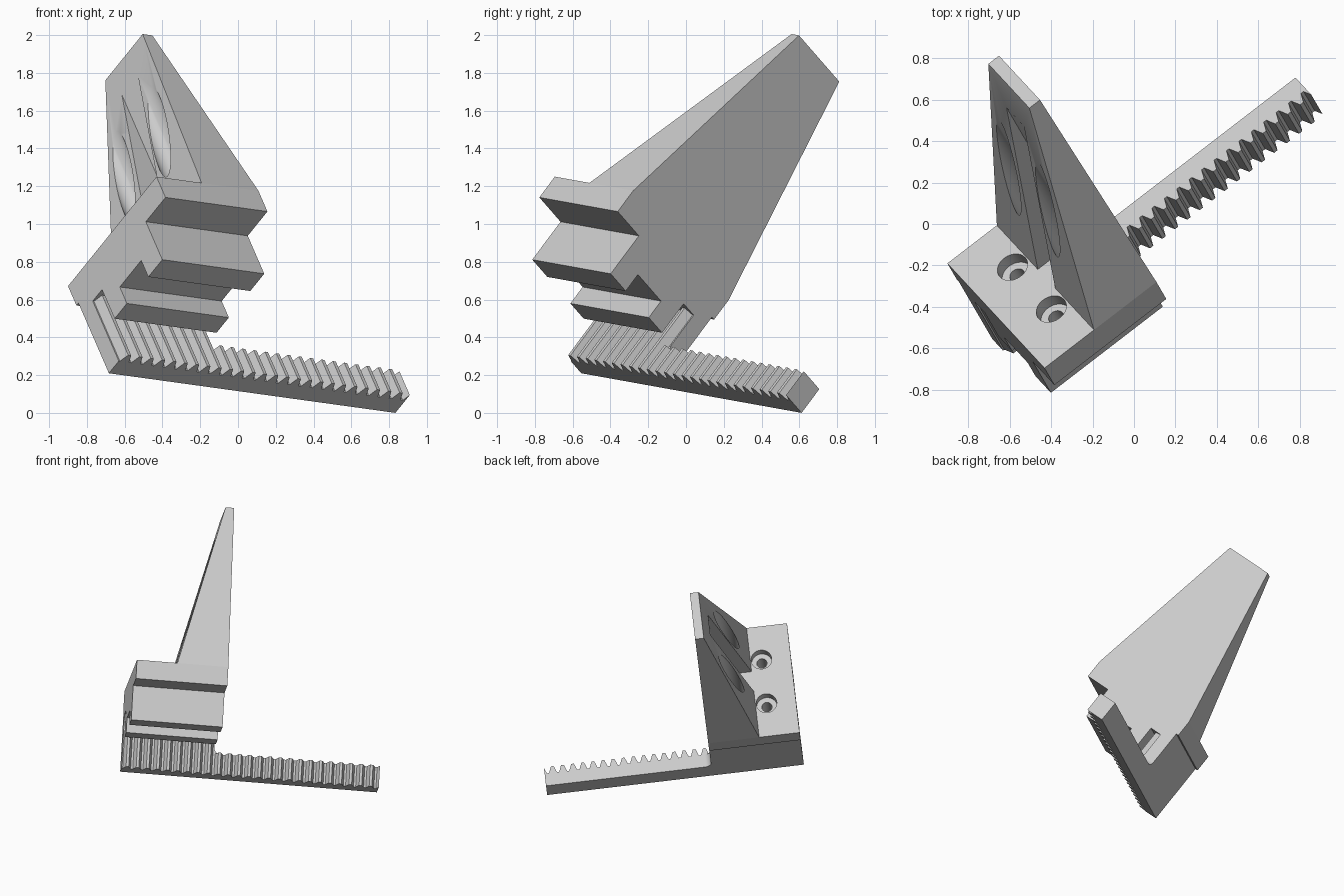
import bpy, bmesh, math
from mathutils import Matrix, Vector

old = bpy.data.objects.get("Cube")
if old:
    bpy.data.objects.remove(old, do_unlink=True)

# Tilted frame: u runs along the rack, v up the plate, w out of the plate
U = Vector((0.788, 0.606, -0.109)).normalized()
V = Vector((0.520, -0.561, 0.644))
V = (V - U * V.dot(U)).normalized()
W = V.cross(U)
FRAME = Matrix((U, W, V)).transposed().to_4x4()
FRAME.translation = (-0.90, -0.19, 0.671)

grey = bpy.data.materials.new("plain grey")
grey.use_nodes = True
grey.diffuse_color = (0.6, 0.6, 0.6, 1)
grey.node_tree.nodes["Principled BSDF"].inputs["Base Color"].default_value = (0.6, 0.6, 0.6, 1)


def loft(name, loop0, loop1):
    """Solid between two matching loops of (u, v, w) points."""
    bm = bmesh.new()
    a, b = [[bm.verts.new((u, w, v)) for u, v, w in lp] for lp in (loop0, loop1)]
    bm.faces.new(a)
    bm.faces.new(b)
    for i in range(len(a)):
        j = (i + 1) % len(a)
        bm.faces.new((a[i], a[j], b[j], b[i]))
    bmesh.ops.recalc_face_normals(bm, faces=bm.faces)
    mesh = bpy.data.meshes.new(name)
    bm.to_mesh(mesh)
    bm.free()
    mesh.materials.append(grey)
    obj = bpy.data.objects.new(name, mesh)
    bpy.context.collection.objects.link(obj)
    obj.matrix_world = FRAME
    return obj


def prism_w(name, pts, w0, w1):
    return loft(name, [(u, v, w0) for u, v in pts], [(u, v, w1) for u, v in pts])


def circle(u, v, r, n=48):
    return [(u + r * math.cos(math.tau * i / n), v + r * math.sin(math.tau * i / n))
            for i in range(n)]


def rect(u0, u1, v0, v1):
    return [(u0, v0), (u1, v0), (u1, v1), (u0, v1)]


def cut(target, cutters):
    for c in cutters:
        mod = target.modifiers.new("cut", 'BOOLEAN')
        mod.operation = 'DIFFERENCE'
        mod.solver = 'EXACT'
        mod.object = c
        c.hide_render = True
    bpy.context.view_layer.update()
    deps = bpy.context.evaluated_depsgraph_get()
    mesh = bpy.data.meshes.new_from_object(target.evaluated_get(deps))
    target.modifiers.clear()
    target.data = mesh


BODY = 0.685       # body length along u
RACK = 1.925       # rack length along u
BACK, ROOT, TIP = 0.02, 0.12, 0.174
LOW, SHELF, SLOT = -0.626, -0.46, -0.207

# Body: slide profile with cover lip, rail groove and rack slot
profile = [(0, 0), (0.9, 0), (0.9, -0.145), (0.7, -0.145), (0.7, -0.41),
           (0.558, -0.41), (0.558, -0.295), (0.34, -0.295), (0.34, -0.41),
           (0.215, -0.41), (0.215, SLOT), (ROOT, SLOT), (ROOT, LOW),
           (BACK, LOW), (BACK, -0.135), (0, -0.135)]
body = loft("slide_body", [(0, v, w) for v, w in profile], [(BODY, v, w) for v, w in profile])

# Fin: tapers from the plate to a thin tip, flush with the body end
fin = loft("tapered_fin",
           [(u, v, 0) for u, v in rect(0.303, BODY, 0, 0.9)],
           [(u, v, 1.303) for u, v in rect(0.62, BODY, 0.265, 0.645)])

# Screw holes, counterbores and tool access bores
holes, bores = [], []
for v in (0.27, 0.63):
    for u, top in ((0.22, 0.1), (0.45, 1.25)):
        bores.append(prism_w("bore_cutter", circle(u, v, 0.077), -0.07, top))
        holes.append(prism_w("hole_cutter", circle(u, v, 0.038), -0.25, 0.05))
channel = prism_w("channel_cutter", rect(0.2, 0.57, 0.379, 0.541), -0.1, 1.25)
cut(body, bores + holes)
cut(fin, [bores[1], bores[3], channel])
for c in bores + holes + [channel]:
    bpy.data.objects.remove(c, do_unlink=True)


# Rack teeth
PITCH = 0.076
STEPS = [(0.008, 0), (0.028, 1), (0.048, 1), (0.068, 0)]


def tooth_height(u):
    t = u % PITCH
    t = min(t, PITCH - t)
    return ROOT + (TIP - ROOT) * min(1, max(0, (t - 0.008) / 0.02))


def toothed_strip(name, u0, u1, base, w0, w1):
    pts = [(u0, base), (u0, tooth_height(u0) + 0.0005)]
    for i in range(int(RACK / PITCH) + 1):
        for du, high in STEPS:
            u = i * PITCH + du
            if u0 + 0.001 < u < u1 - 0.001:
                pts.append((u, TIP if high else ROOT + 0.0005))
    pts += [(u1, tooth_height(u1) + 0.0005), (u1, base)]
    return prism_w(name, pts, w0, w1)


inner = toothed_strip("inner_rack_teeth", 0, BODY, ROOT, LOW, SLOT)
outer = toothed_strip("rack_arm", BODY, RACK, BACK, LOW, SHELF)

# Rounded corner where the rack arm leaves the body
R = 0.05
arc = [(BODY, SHELF)] + [
    (BODY + R - R * math.sin(a), SHELF + R - R * math.cos(a))
    for a in [math.pi / 2 * i / 8 for i in range(9)]]
corner = loft("rack_corner_fillet", [(u, BACK, w) for u, w in arc],
              [(u, ROOT, w) for u, w in arc])

# Smooth the bores and the fillet, keep edges sharp
bpy.ops.object.select_all(action='DESELECT')
for o in (body, fin, corner):
    o.select_set(True)
bpy.context.view_layer.objects.active = body
bpy.ops.object.shade_smooth_by_angle(angle=math.radians(30))
